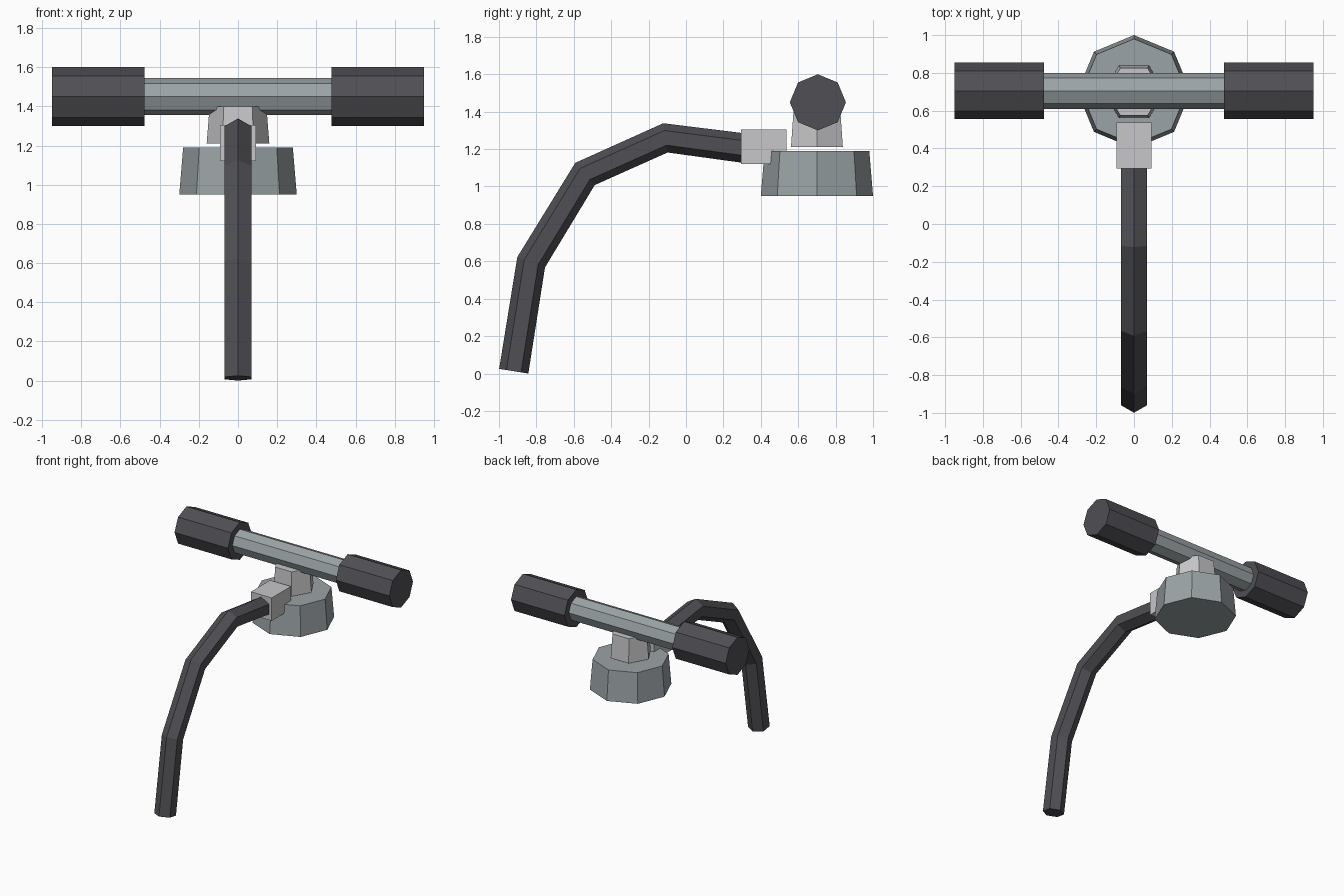
import bpy, bmesh
from math import cos, sin, tau
from mathutils import Vector

cube = bpy.data.objects.get("Cube")
if cube:
    bpy.data.objects.remove(cube, do_unlink=True)


def material(name, rgb):
    m = bpy.data.materials.new(name)
    m.use_nodes = True
    m.diffuse_color = (*rgb, 1)
    m.node_tree.nodes["Principled BSDF"].inputs["Base Color"].default_value = (*rgb, 1)
    return m


rubber = material("dark rubber", (0.080, 0.078, 0.089))
metal = material("grey metal", (0.33, 0.37, 0.385))
pale = material("pale grey", (0.57, 0.57, 0.585))

X, Y = Vector((1, 0, 0)), Vector((0, 1, 0))


def finish(name, bm, mat):
    bmesh.ops.recalc_face_normals(bm, faces=bm.faces)
    mesh = bpy.data.meshes.new(name)
    bm.to_mesh(mesh)
    bm.free()
    mesh.materials.append(mat)
    obj = bpy.data.objects.new(name, mesh)
    bpy.context.collection.objects.link(obj)
    return obj


def loft(name, path, radii, sides, mat, side=X, phase=0.0):
    """Flat-faced capped tube along a path, with one radius per point."""
    pts = [Vector(p) for p in path]
    bm = bmesh.new()
    rings = []
    for i, (p, r) in enumerate(zip(pts, radii)):
        tangent = Vector()
        if i > 0:
            tangent += (p - pts[i - 1]).normalized()
        if i < len(pts) - 1:
            tangent += (pts[i + 1] - p).normalized()
        up = tangent.normalized().cross(side)
        angles = [tau * (k + phase) / sides for k in range(sides)]
        rings.append([bm.verts.new(p + r * (cos(a) * up + sin(a) * side)) for a in angles])
    for a, b in zip(rings, rings[1:]):
        for k in range(sides):
            n = (k + 1) % sides
            bm.faces.new((a[k], a[n], b[n], b[k]))
    bm.faces.new(rings[0])
    bm.faces.new(rings[-1])
    return finish(name, bm, mat)


def box(name, low, high, mat):
    low, high = Vector(low), Vector(high)
    bm = bmesh.new()
    bmesh.ops.create_cube(bm, size=1)
    bmesh.ops.scale(bm, vec=high - low, verts=bm.verts)
    bmesh.ops.translate(bm, vec=(low + high) / 2, verts=bm.verts)
    return finish(name, bm, mat)


# Tapered base and the stem that carries the handle
loft("base", [(0, 0.7, 0.95), (0, 0.7, 1.19)], [0.3, 0.28], 8, metal)
loft("stem", [(0, 0.7, 1.21), (0, 0.7, 1.40)], [0.16, 0.145], 6, pale, phase=0.5)

# Crossbar with a grip at each end
loft("handle_bar", [(-0.5, 0.705, 1.45), (0.5, 0.705, 1.45)], [0.095] * 2, 8, metal, side=Y)
for label, s in (("left", 1), ("right", -1)):
    loft(label + "_grip", [(s * 0.477, 0.705, 1.45), (s * 0.95, 0.705, 1.45)],
         [0.15] * 2, 8, rubber, side=Y)

# Connector block and the drooping hose
box("hose_connector", (-0.092, 0.295, 1.12), (0.092, 0.537, 1.304), pale)
hose = [(-0.921, 0.0125), (-0.828, 0.595), (-0.54, 1.067), (-0.11, 1.26), (0.32, 1.204)]
loft("hose", [(0, y, z) for y, z in hose], [0.079] * len(hose), 6, rubber)
